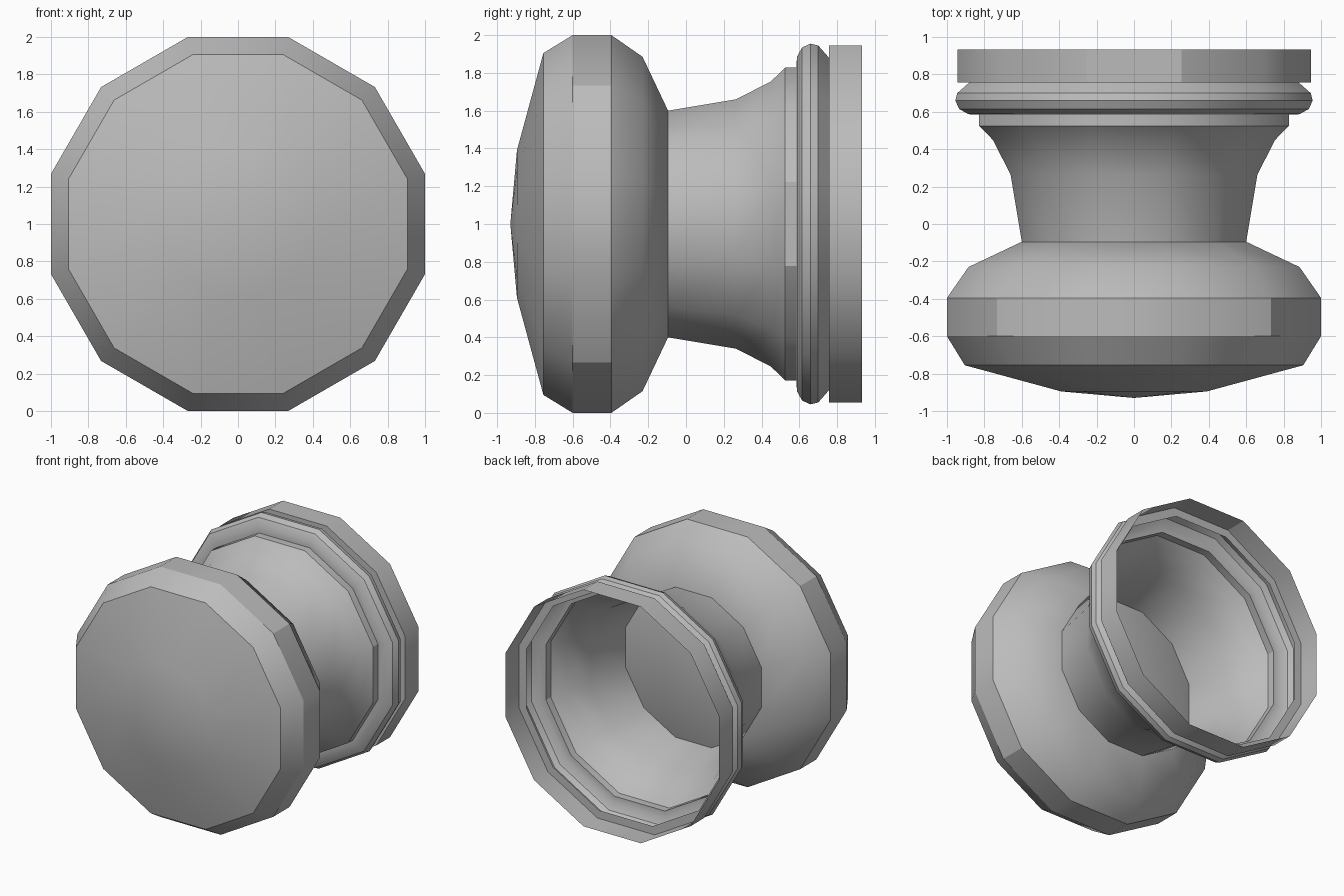
import bpy, bmesh, math

if "Cube" in bpy.data.objects:
    bpy.data.objects.remove(bpy.data.objects["Cube"])

SIDES = 12
CORNER = 1 / math.cos(math.pi / SIDES)  # flat radius to corner radius

grey = bpy.data.materials.new("plain grey")
grey.diffuse_color = (0.5, 0.5, 0.5, 1)
grey.use_nodes = True
grey.node_tree.nodes["Principled BSDF"].inputs["Base Color"].default_value = grey.diffuse_color


def lathe(name, profile):
    """Turn (y, flat radius) points around the y axis; radius 0 closes the end."""
    bm = bmesh.new()
    rings = []
    for y, r in profile:
        if r == 0:
            rings.append([bm.verts.new((0, y, 1))] * SIDES)
            continue
        ring = []
        for i in range(SIDES):
            a = 2 * math.pi * (i + 0.5) / SIDES
            ring.append(bm.verts.new((r * CORNER * math.cos(a), y,
                                      1 + r * CORNER * math.sin(a))))
        rings.append(ring)
    for low, high in zip(rings, rings[1:]):
        for i in range(SIDES):
            j = (i + 1) % SIDES
            corners = list(dict.fromkeys((low[i], high[i], high[j], low[j])))
            bm.faces.new(corners)
    bmesh.ops.recalc_face_normals(bm, faces=bm.faces)
    # normals point away from the axis
    side = max(bm.faces, key=lambda f: math.hypot(f.calc_center_median().x,
                                                  f.calc_center_median().z - 1))
    c = side.calc_center_median()
    if side.normal.x * c.x + side.normal.z * (c.z - 1) < 0:
        bmesh.ops.reverse_faces(bm, faces=bm.faces)
    mesh = bpy.data.meshes.new(name)
    bm.to_mesh(mesh)
    bm.free()
    mesh.materials.append(grey)
    obj = bpy.data.objects.new(name, mesh)
    bpy.context.collection.objects.link(obj)
    bpy.ops.object.select_all(action='DESELECT')
    obj.select_set(True)
    bpy.context.view_layer.objects.active = obj
    bpy.ops.object.shade_smooth_by_angle(angle=math.radians(30))
    return obj


# Domed grip with a flat back
lathe("knob_head", [(-0.93, 0), (-0.895, 0.39), (-0.755, 0.905), (-0.6, 1.0),
                    (-0.395, 1.0), (-0.23, 0.885), (-0.095, 0.6), (-0.095, 0)])

# Hollow flared neck, rounded collar and open base band
lathe("neck_and_base", [(-0.095, 0.6), (0.265, 0.66), (0.45, 0.755),
                        (0.525, 0.828), (0.585, 0.828), (0.587, 0.885),
                        (0.615, 0.935), (0.66, 0.955), (0.7, 0.945),
                        (0.757, 0.88), (0.757, 0.945), (0.932, 0.945)])
